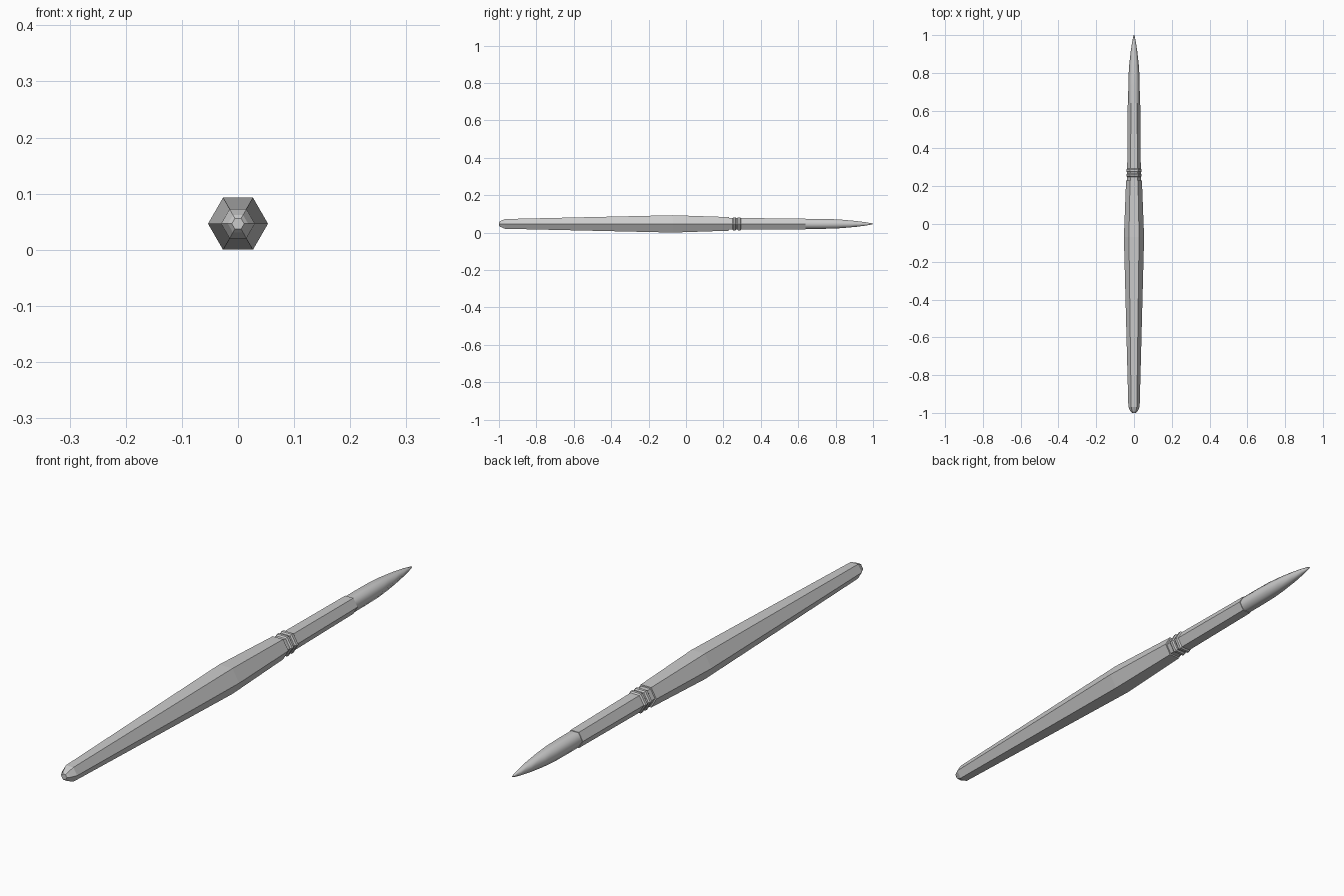
import bpy, bmesh, math

if "Cube" in bpy.data.objects:
    bpy.data.objects.remove(bpy.data.objects["Cube"])

ZC = 0.0465  # height of the brush axis


def lathe(name, profile, sides=6, smooth=False):
    """Sweep a (y, radius) profile around the y axis with few sides."""
    bm = bmesh.new()
    rings = []
    for y, r in profile:
        rings.append([bm.verts.new((r * math.cos(2 * math.pi * i / sides), y,
                                    ZC + r * math.sin(2 * math.pi * i / sides)))
                      for i in range(sides)])
    for a, b in zip(rings, rings[1:]):
        for i in range(sides):
            j = (i + 1) % sides
            bm.faces.new((a[i], a[j], b[j], b[i]))
    bm.faces.new(rings[0])
    bm.faces.new(rings[-1])
    bmesh.ops.recalc_face_normals(bm, faces=bm.faces[:])
    mesh = bpy.data.meshes.new(name)
    bm.to_mesh(mesh)
    bm.free()
    for p in mesh.polygons:
        p.use_smooth = smooth and len(p.vertices) == 4 
    obj = bpy.data.objects.new(name, mesh)
    bpy.context.collection.objects.link(obj)
    return obj


# Hexagonal wooden handle with blunt tapered end
lathe("handle", [(-1.0, 0.011), (-0.993, 0.018), (-0.968, 0.030),
                 (-0.07, 0.0535), (0.23, 0.042)])

# Metal ferrule with two raised crimps
ferrule = [(0.23, 0.036)]
for y in (0.258, 0.284):
    ferrule += [(y - 0.010, 0.036), (y - 0.005, 0.041),
                (y + 0.005, 0.041), (y + 0.010, 0.036)]
ferrule += [(0.64, 0.033)]
lathe("ferrule", ferrule)

# Smooth pointed bristles
lathe("bristles", [(0.64, 0.0305), (0.70, 0.0305), (0.78, 0.0295), (0.84, 0.0255),
                   (0.91, 0.0180), (0.96, 0.0105), (0.99, 0.0045), (1.0, 0.0012)],
      smooth=True)
